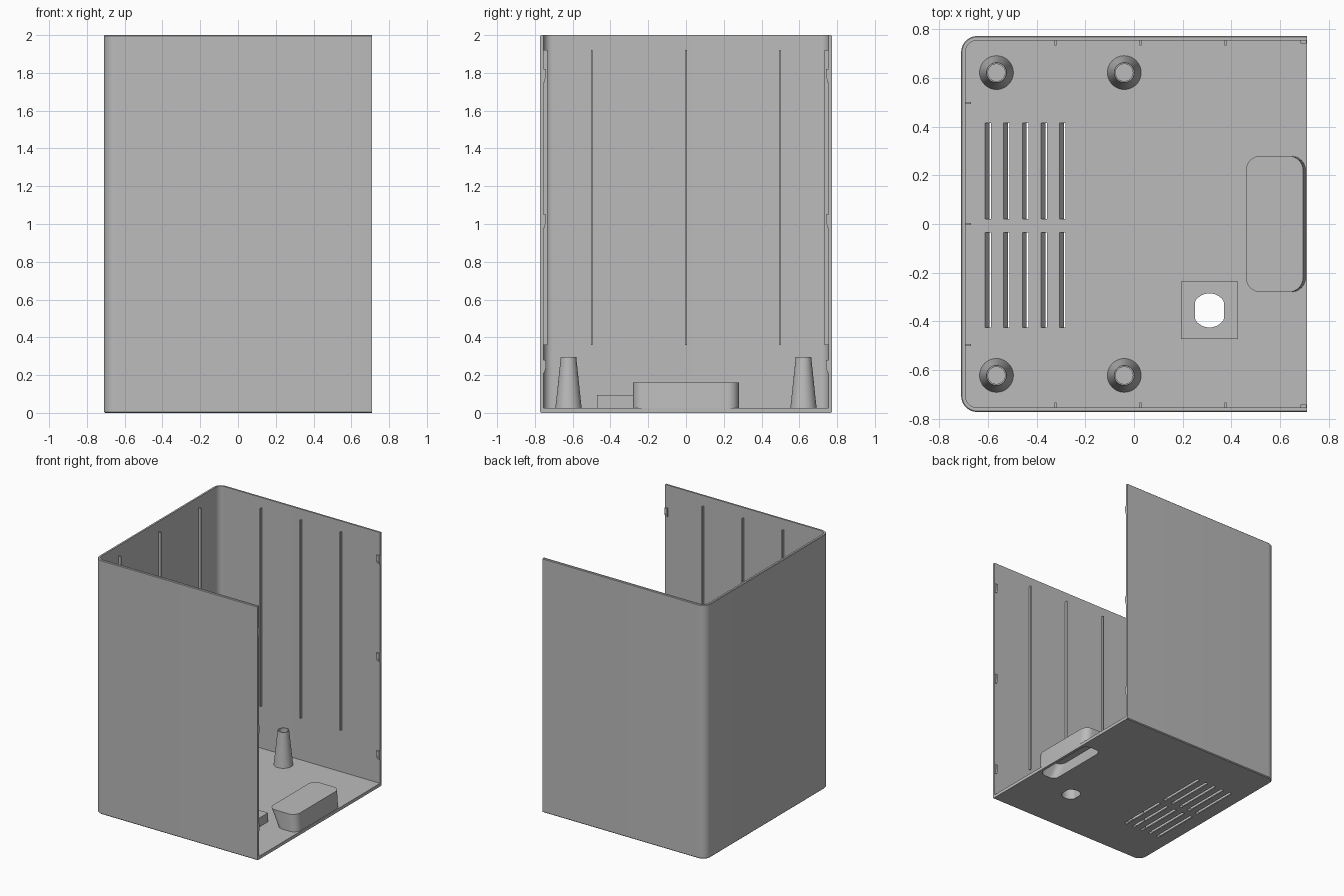
import bpy, bmesh, math

if "Cube" in bpy.data.objects:
    bpy.data.objects.remove(bpy.data.objects["Cube"])

grey = bpy.data.materials.new("light grey plastic")
grey.diffuse_color = (0.5, 0.5, 0.5, 1)
grey.use_nodes = True
grey.node_tree.nodes["Principled BSDF"].inputs["Base Color"].default_value = grey.diffuse_color

X, Y, H = 0.71, 0.772, 2.0      # half width, half depth, height
T, FLOOR = 0.018, 0.025         # wall and floor thickness


def loft(name, rings):
    """Solid through a stack of equal-length counter-clockwise rings."""
    bm = bmesh.new()
    vs = [[bm.verts.new(p) for p in r] for r in rings]
    n = len(vs[0])
    for a, b in zip(vs, vs[1:]):
        for i in range(n):
            j = (i + 1) % n
            bm.faces.new((a[i], a[j], b[j], b[i]))
    bm.faces.new(vs[0][::-1])
    bm.faces.new(vs[-1])
    bmesh.ops.recalc_face_normals(bm, faces=bm.faces)
    me = bpy.data.meshes.new(name)
    bm.to_mesh(me)
    bm.free()
    me.materials.append(grey)
    ob = bpy.data.objects.new(name, me)
    bpy.context.collection.objects.link(ob)
    return ob


def activate(ob):
    bpy.ops.object.select_all(action='DESELECT')
    ob.select_set(True)
    bpy.context.view_layer.objects.active = ob


def cut(ob, *cutters):
    activate(ob)
    for c in cutters:
        m = ob.modifiers.new("cut", 'BOOLEAN')
        m.operation, m.solver, m.object = 'DIFFERENCE', 'EXACT', c
        bpy.ops.object.modifier_apply(modifier=m.name)


def smooth(ob):
    activate(ob)
    bpy.ops.object.shade_smooth_by_angle(angle=math.radians(30))


def rect(x0, x1, y0, y1, z):
    return [(x0, y0, z), (x1, y0, z), (x1, y1, z), (x0, y1, z)]


def box(name, x0, x1, y0, y1, z0, z1):
    return loft(name, [rect(x0, x1, y0, y1, z0), rect(x0, x1, y0, y1, z1)])


def round_rect(x0, x1, y0, y1, r, z, n=8):
    pts = []
    for k, (cx, cy) in enumerate([(x1 - r, y1 - r), (x0 + r, y1 - r),
                                  (x0 + r, y0 + r), (x1 - r, y0 + r)]):
        for i in range(n + 1):
            a = math.pi / 2 * (k + i / n)
            pts.append((cx + r * math.cos(a), cy + r * math.sin(a), z))
    return pts


def circle(x, y, r, z, n=40, flat=9):
    return [(x + max(-flat, min(flat, r * math.cos(2 * math.pi * i / n))),
             y + r * math.sin(2 * math.pi * i / n), z) for i in range(n)]


def outline(inset, z, right=X, n=10):
    """Plan of the case: two rounded corners on the left, square on the right."""
    r, x, y = 0.065 - inset, X - inset, Y - inset
    pts = [(right, -y, z), (right, y, z)]
    for k, cy in ((1, y - r), (2, -y + r)):
        for i in range(n + 1):
            a = math.pi / 2 * (k + i / n)
            pts.append((-x + r + r * math.cos(a), cy + r * math.sin(a), z))
    return pts


# Case: left, front and back walls on a floor, open at the top and right
case = loft("case", [outline(0.006, 0), outline(0, 0.006),
                     outline(0, H - 0.004), outline(0.004, H)])
cutters = [loft("room_cutter", [outline(T, FLOOR, 1.0), outline(T, 2.5, 1.0)])]

# Slanted ventilation slots
for i in range(5):
    x = -0.612 + i * 0.0765
    for y0, y1 in ((0.02, 0.415), (-0.425, -0.035)):
        rings = [rect(x + s, x + s + 0.025, y0, y1, z)
                 for z, s in ((-0.025, 0.036), (0.05, -0.018))]
        cutters.append(loft("slot_cutter", rings))

# Socket hole with two flat sides
hole = loft("socket_cutter", [circle(0.31, -0.355, 0.07, z, flat=0.06)
                              for z in (-0.1, 0.3)])
# Grip recess, hollow from below and leaning inwards
recess = loft("recess_cutter", [
    round_rect(0.552, 0.69, -0.265, 0.265, 0.05, -0.02),
    round_rect(0.478, 0.678, -0.265, 0.265, 0.05, 0.145)])
cut(case, *cutters, hole, recess)
smooth(case)

pocket = loft("grip_pocket", [
    round_rect(0.525, 0.705, -0.28, 0.28, 0.06, 0.02),
    round_rect(0.46, 0.695, -0.28, 0.28, 0.06, 0.16)])
cut(pocket, recess)
smooth(pocket)

pad = box("socket_pad", 0.193, 0.427, -0.472, -0.236, 0.02, 0.095)
cut(pad, hole)
smooth(pad)

# Hollow tapered standoffs
for x in (-0.565, -0.04):
    for y in (-0.622, 0.622):
        post = loft("standoff", [circle(x, y, 0.07, 0.02), circle(x, y, 0.041, 0.295)])
        bore = loft("bore_cutter", [circle(x, y, 0.035, 0.03), circle(x, y, 0.035, 0.4)])
        cut(post, bore)
        smooth(post)
        cutters.append(bore)

# Thin upright ribs on the walls, and snap tabs at the open edge
for y in (-0.498, 0, 0.498):
    box("left_wall_rib", -X + T - 0.005, -X + T + 0.022, y - 0.004, y + 0.004, 0.36, 1.92)
for s in (-1, 1):
    inner = s * (Y - T)
    for x in (-0.322, 0.026, 0.375):
        ys = sorted((inner + s * 0.005, inner - s * 0.02))
        box("side_wall_rib", x - 0.004, x + 0.004, *ys, 0.36, 1.92)
    for z in (0.21, 0.98, 1.75):
        ys, yt = (sorted((inner + s * 0.005, inner - s * d)) for d in (0.012, 0.004))
        loft("snap_tab", [rect(0.685, 0.708, *yt, z), rect(0.685, 0.708, *ys, z + 0.03),
                          rect(0.685, 0.708, *ys, z + 0.07)])

for c in cutters + [hole, recess]:
    bpy.data.objects.remove(c)
